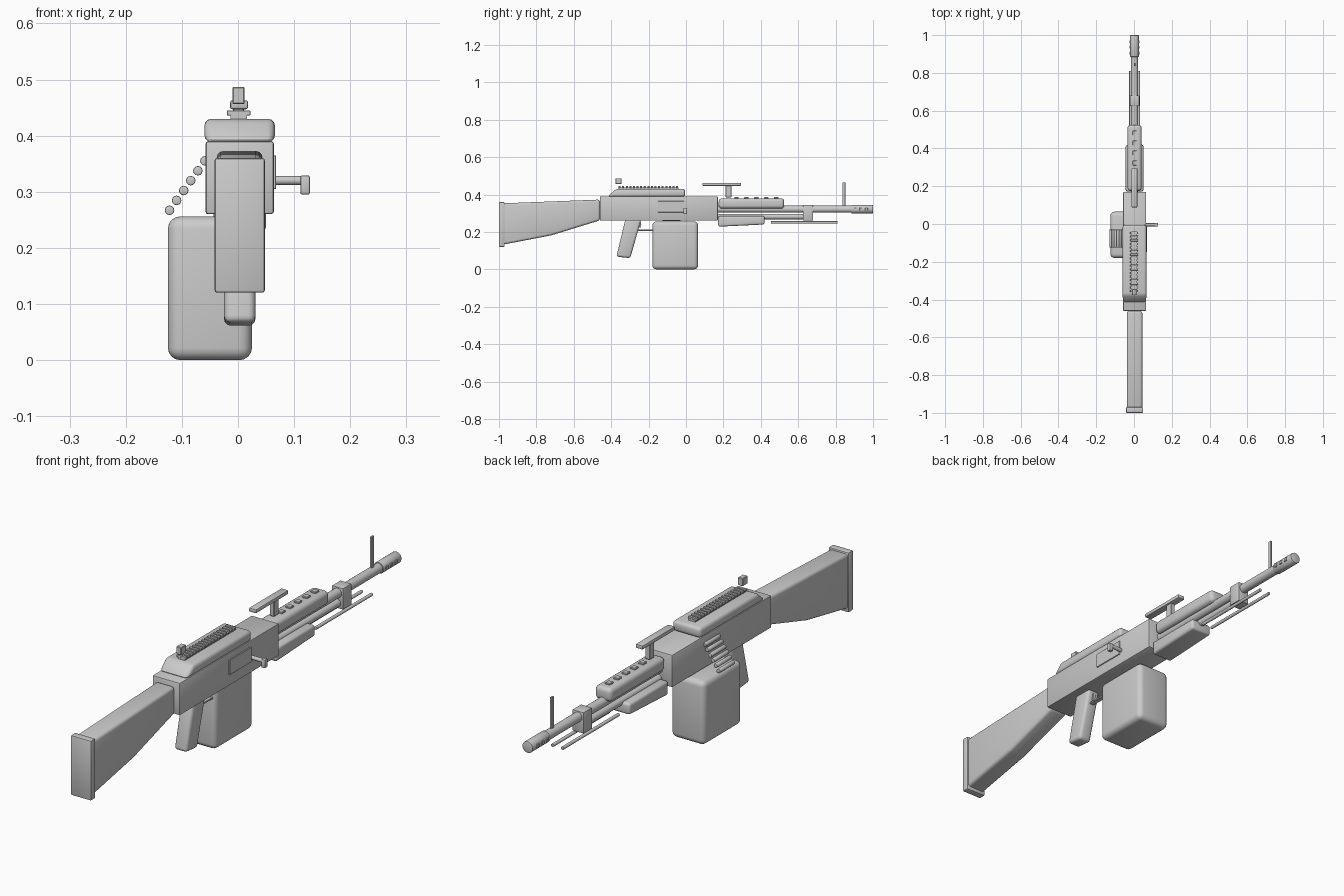
import bpy, bmesh, math
from mathutils import Vector

CX = 0.003  # centre line of the main body


def finish(name, bm, bevel=0.0, segs=3):
    bmesh.ops.recalc_face_normals(bm, faces=bm.faces[:])
    if bevel:
        bmesh.ops.bevel(bm, geom=bm.edges[:], offset=bevel, segments=segs,
                        profile=0.5, affect='EDGES', clamp_overlap=True)
    me = bpy.data.meshes.new(name)
    bm.to_mesh(me)
    bm.free()
    ob = bpy.data.objects.new(name, me)
    bpy.context.collection.objects.link(ob)
    bpy.ops.object.select_all(action='DESELECT')
    ob.select_set(True)
    bpy.context.view_layer.objects.active = ob
    bpy.ops.object.shade_smooth_by_angle(angle=math.radians(35))
    return ob


def prism(name, profile, x0, x1, bevel=0.0, segs=3):
    """Side (y, z) outline extruded from x0 to x1."""
    bm = bmesh.new()
    face = bm.faces.new([bm.verts.new((x0, y, z)) for y, z in profile])
    ext = bmesh.ops.extrude_face_region(bm, geom=[face])
    verts = [v for v in ext['geom'] if isinstance(v, bmesh.types.BMVert)]
    bmesh.ops.translate(bm, verts=verts, vec=(x1 - x0, 0, 0))
    return finish(name, bm, bevel, segs)


def box(name, x0, x1, y0, y1, z0, z1, bevel=0.0, segs=3):
    return prism(name, [(y0, z0), (y1, z0), (y1, z1), (y0, z1)], x0, x1, bevel, segs)


def rod(name, a, b, r, sides=24, bevel=0.0):
    a, b = Vector(a), Vector(b)
    bm = bmesh.new()
    bmesh.ops.create_cone(bm, cap_ends=True, segments=sides, radius1=r, radius2=r,
                          depth=(b - a).length)
    bm.transform((b - a).to_track_quat('Z', 'Y').to_matrix().to_4x4())
    bmesh.ops.translate(bm, verts=bm.verts[:], vec=(a + b) / 2)
    if bevel:
        rims = [e for e in bm.edges if any(len(f.verts) > 4 for f in e.link_faces)]
        bmesh.ops.bevel(bm, geom=rims, offset=bevel, segments=2, profile=0.5, affect='EDGES')
    return finish(name, bm)


# Stock and butt plate
prism("stock", [(-0.98, 0.132), (-0.72, 0.182), (-0.46, 0.262), (-0.46, 0.373), (-0.98, 0.353)],
      CX - 0.041, CX + 0.041, 0.012)
box("butt_plate", CX - 0.045, CX + 0.045, -1.0, -0.97, 0.12, 0.36, 0.005, 2)

# Receiver, top cover and side port
box("receiver", CX - 0.061, CX + 0.061, -0.46, 0.17, 0.26, 0.39, 0.005, 2)
prism("top_cover", [(-0.42, 0.388), (-0.005, 0.388), (-0.005, 0.43), (-0.375, 0.43)],
      CX - 0.063, CX + 0.063, 0.013)
box("side_port", 0.05, 0.068, -0.15, -0.01, 0.305, 0.365, 0.001, 1)

# Top rail with teeth and rear sight
box("rail_base", -0.013, 0.016, -0.36, -0.04, 0.425, 0.438)
for i in range(17):
    y = -0.355 + i * 0.0192
    box(f"rail_tooth_{i + 1}", -0.02, 0.022, y - 0.0055, y + 0.0055, 0.436, 0.445, 0.001, 1)
box("rear_sight", -0.01, 0.012, -0.377, -0.345, 0.456, 0.487, 0.002, 1)

# Carry handle
box("carry_handle_post", -0.009, 0.011, 0.212, 0.242, 0.385, 0.452, 0.002, 1)
box("carry_handle", -0.014, 0.018, 0.088, 0.295, 0.447, 0.463, 0.004, 2)

# Barrel, gas tube and gas block
rod("barrel", (CX, 0.15, 0.322), (CX, 0.90, 0.322), 0.019)
rod("gas_tube", (CX, 0.15, 0.282), (CX, 0.66, 0.282), 0.015)
box("gas_block", CX - 0.025, CX + 0.025, 0.625, 0.68, 0.26, 0.345, 0.003, 2)

# Muzzle brake with side ports
rod("muzzle_brake", (CX, 0.885, 0.322), (CX, 1.0, 0.322), 0.023, bevel=0.003)
for i in range(3):
    y = 0.905 + i * 0.03
    box(f"muzzle_port_{i + 1}", CX - 0.026, CX + 0.026, y - 0.007, y + 0.007, 0.314, 0.330, 0.001, 1)

# Front sight
box("front_sight", CX - 0.004, CX + 0.004, 0.837, 0.852, 0.33, 0.465, 0.001, 1)

# Upper heat shield with vents
box("heat_shield", CX - 0.037, CX + 0.037, 0.175, 0.525, 0.325, 0.38, 0.017, 4)
for i in range(5):
    y = 0.27 + i * 0.053
    box(f"shield_vent_{i + 1}", CX - 0.011, CX + 0.011, y - 0.012, y + 0.012, 0.37, 0.386, 0.002, 1)

# Lower handguard
prism("handguard", [(0.172, 0.228), (0.42, 0.24), (0.42, 0.285), (0.172, 0.285)],
      CX - 0.047, CX + 0.047, 0.01)

# Folded bipod
for side, s in (("left", -1), ("right", 1)):
    rod(f"bipod_leg_{side}", (CX + s * 0.022, 0.455, 0.251), (CX + s * 0.022, 0.81, 0.251), 0.0065, 12)

# Pistol grip, trigger and guard
prism("pistol_grip", [(-0.372, 0.068), (-0.298, 0.06), (-0.24, 0.265), (-0.325, 0.265)],
      CX - 0.028, CX + 0.028, 0.012)
box("trigger_guard", CX - 0.01, CX + 0.01, -0.27, -0.17, 0.206, 0.213, 0.001, 1)
prism("trigger", [(-0.258, 0.262), (-0.247, 0.24), (-0.25, 0.22), (-0.244, 0.22), (-0.239, 0.242), (-0.246, 0.262)],
      CX - 0.005, CX + 0.005)

# Ammunition box and belt
box("ammo_box", -0.125, 0.025, -0.18, 0.065, 0.0, 0.256, 0.022, 4)
for i in range(6):
    x, z = -0.122 + i * 0.0126, 0.267 + i * 0.0176
    rod(f"cartridge_{i + 1}", (x, -0.125, z), (x, -0.03, z), 0.0085, 12, 0.002)

# Charging handle
rod("charging_rod", (0.055, -0.004, 0.32), (0.115, -0.004, 0.32), 0.008, 16)
box("charging_knob", 0.111, 0.128, -0.013, 0.005, 0.295, 0.329, 0.003, 2)
